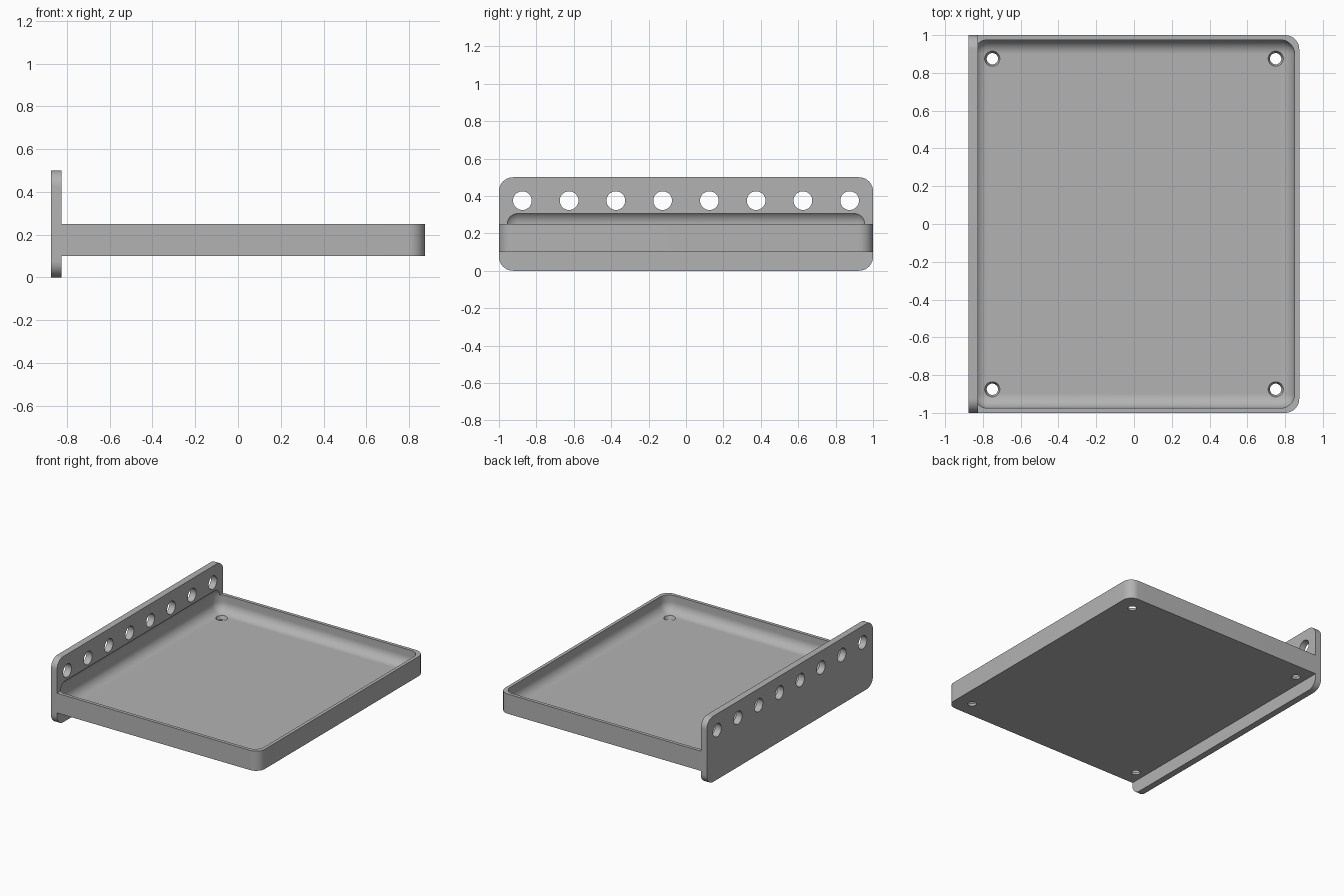
import bpy, bmesh
from math import pi, radians
from mathutils import Matrix, Vector

cube = bpy.data.objects.get("Cube")
if cube:
    bpy.data.objects.remove(cube)

grey = bpy.data.materials.new("plain grey")
grey.use_nodes = True
GREY = (0.45, 0.45, 0.45, 1)
grey.diffuse_color = GREY
grey.node_tree.nodes["Principled BSDF"].inputs["Base Color"].default_value = GREY


def rounded_box(name, low, high, radius, pick, segments=12):
    """Box between two corners, with the edges chosen by pick(mid, direction) rounded."""
    low, high = Vector(low), Vector(high)
    bm = bmesh.new()
    bmesh.ops.create_cube(bm, size=1)
    for v in bm.verts:
        v.co = (low + high) / 2 + v.co * (high - low)
    edges = []
    for e in bm.edges:
        a, b = e.verts
        if pick((a.co + b.co) / 2, (b.co - a.co).normalized()):
            edges.append(e)
    bmesh.ops.bevel(bm, geom=edges, offset=radius, offset_type='OFFSET',
                    segments=segments, profile=0.5, affect='EDGES')
    return finish(name, bm)


def round_cutters(name, places, r_low, r_high, depth, turn):
    """Several cylinders or cones joined in one cutter."""
    bm = bmesh.new()
    for p in places:
        bmesh.ops.create_cone(bm, cap_ends=True, segments=32, radius1=r_low, radius2=r_high,
                              depth=depth, matrix=Matrix.Translation(p) @ turn)
    return finish(name, bm)


def finish(name, bm):
    bmesh.ops.recalc_face_normals(bm, faces=bm.faces)
    mesh = bpy.data.meshes.new(name)
    bm.to_mesh(mesh)
    bm.free()
    mesh.materials.append(grey)
    ob = bpy.data.objects.new(name, mesh)
    bpy.context.collection.objects.link(ob)
    return ob


def combine(target, tool, operation):
    mod = target.modifiers.new(operation.title(), 'BOOLEAN')
    mod.operation, mod.object, mod.solver = operation, tool, 'EXACT'
    bpy.context.view_layer.objects.active = target
    bpy.ops.object.modifier_apply(modifier=mod.name)
    bpy.data.objects.remove(tool)


# Tray block, rounded on the two corners away from the plate
tray = rounded_box("tray_with_mounting_plate", (-0.85, -1, 0.1), (0.875, 1, 0.25), 0.075,
                   lambda mid, d: abs(d.z) > 0.9 and mid.x > 0)

# Upright mounting plate with four rounded corners
plate = rounded_box("mounting_plate", (-0.875, -1, 0), (-0.825, 1, 0.5), 0.075,
                    lambda mid, d: abs(d.x) > 0.9)
combine(tray, plate, 'UNION')

# Hollow with rounded edges, which also bites a shallow groove into the plate
hollow = rounded_box("hollow", (-0.85, -0.975, 0.125), (0.85, 0.975, 0.325), 0.075,
                     lambda mid, d: True)
combine(tray, hollow, 'DIFFERENCE')

# Row of eight holes through the plate
row = [(-0.85, -0.875 + 0.25 * i, 0.375) for i in range(8)]
combine(tray, round_cutters("plate_holes", row, 0.05, 0.05, 0.2, Matrix.Rotation(pi / 2, 4, 'Y')),
        'DIFFERENCE')

# Four tapered screw holes in the tray floor
corners = [(x, y, 0.1125) for x in (-0.75, 0.75) for y in (-0.875, 0.875)]
combine(tray, round_cutters("floor_holes", corners, 0.025, 0.045, 0.05, Matrix()), 'DIFFERENCE')

bpy.ops.object.select_all(action='DESELECT')
tray.select_set(True)
bpy.context.view_layer.objects.active = tray
bpy.ops.object.shade_smooth_by_angle(angle=radians(30))
